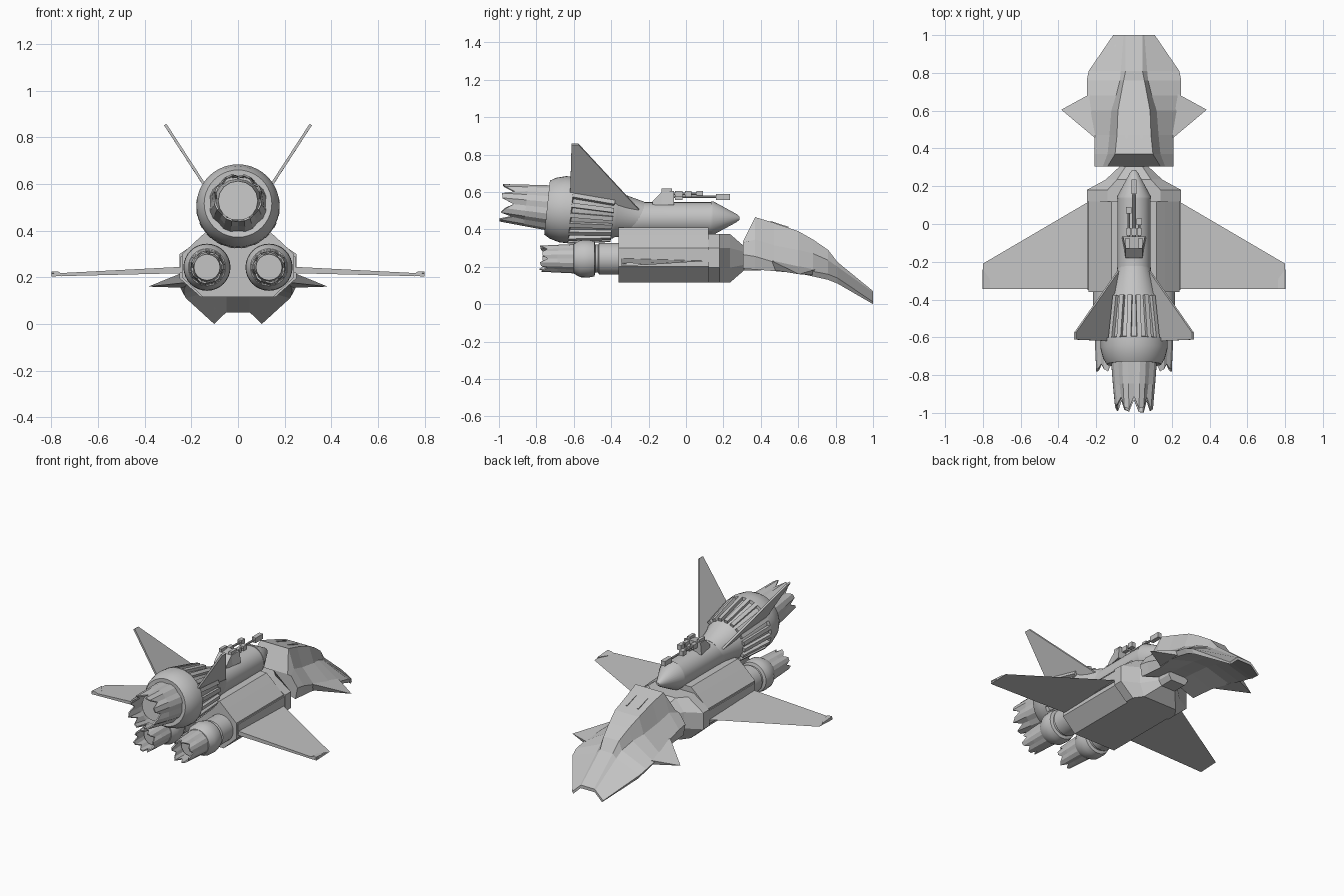
import bpy, bmesh, math, random
from mathutils import Matrix, Vector

random.seed(4)
cube = bpy.data.objects.get("Cube")
if cube:
    bpy.data.objects.remove(cube, do_unlink=True)

grey = bpy.data.materials.new("hull_grey")
grey.use_nodes = True
COLOR = (0.55, 0.55, 0.55, 1)
grey.diffuse_color = COLOR
grey.node_tree.nodes["Principled BSDF"].inputs["Base Color"].default_value = COLOR


def finish(name, bm, smooth=False, mirror=False, thick=0):
    bmesh.ops.recalc_face_normals(bm, faces=bm.faces)
    mesh = bpy.data.meshes.new(name)
    bm.to_mesh(mesh)
    bm.free()
    mesh.materials.append(grey)
    ob = bpy.data.objects.new(name, mesh)
    bpy.context.collection.objects.link(ob)
    if smooth:
        bpy.ops.object.select_all(action="DESELECT")
        ob.select_set(True)
        bpy.context.view_layer.objects.active = ob
        bpy.ops.object.shade_smooth_by_angle(angle=math.radians(32))
    if thick:
        sol = ob.modifiers.new("thickness", "SOLIDIFY")
        sol.thickness = thick
        sol.offset = 0
    if mirror:
        ob.modifiers.new("mirror", "MIRROR")
    return ob


def bridge(bm, rings, cap_start=True, cap_end=True):
    n = len(rings[0])
    for a, b in zip(rings, rings[1:]):
        for i in range(n):
            j = (i + 1) % n
            bm.faces.new((a[i], a[j], b[j], b[i]))
    if cap_start:
        bm.faces.new(rings[0])
    if cap_end:
        bm.faces.new(rings[-1])


def loft(name, sections):
    """Sections are (y, half profile of x, z pairs), mirrored across x = 0."""
    bm = bmesh.new()
    rings = []
    for y, half in sections:
        full = half + [(-x, z) for x, z in reversed(half) if x > 0]
        rings.append([bm.verts.new((x, y, z)) for x, z in full])
    bridge(bm, rings)
    return finish(name, bm)


def lathe(name, profile, origin, tilt=0, sides=32, mirror=False):
    """Turned part: profile of (distance along y, radius)."""
    bm = bmesh.new()
    rings = []
    for y, r in profile:
        angles = [math.tau * i / sides for i in range(sides)]
        rings.append([bm.verts.new((r * math.cos(a), y, r * math.sin(a))) for a in angles])
    bridge(bm, rings)
    bm.transform(Matrix.Translation(origin) @ Matrix.Rotation(tilt, 4, "X"))
    return finish(name, bm, True, mirror)


def nozzle(name, y0, y1, r0, r1, petals, jag, origin, tilt=0, mirror=False):
    """Open petalled exhaust with a ragged rim and an inner plug."""
    bm = bmesh.new()
    n = petals * 3
    rings = []
    for step in range(3):
        ring = []
        for i in range(n):
            a = math.tau * i / n
            t = step / 2
            r = r0 + (r1 - r0) * t - (0.06 * r0 if i % 3 == 0 else 0)
            y = y0 + (y1 - y0) * t
            if step == 2:
                y += jag * (1 if i % 3 == 0 else random.uniform(0, 0.5))
            ring.append(bm.verts.new((r * math.cos(a), y, r * math.sin(a))))
        rings.append(ring)
    bridge(bm, rings, False, False)
    place = Matrix.Translation(origin) @ Matrix.Rotation(tilt, 4, "X")
    bm.transform(place)
    finish(name, bm, False, mirror, 0.008)
    mid = (y0 + y1) / 2
    lathe(name + "_plug", [(y0, r0 * 0.9), (mid, r1 * 0.85)], origin, tilt, 16, mirror)


def plate(name, points, thick):
    bm = bmesh.new()
    bm.faces.new([bm.verts.new(p) for p in points])
    return finish(name, bm, mirror=True, thick=thick)


def box(name, lo, hi, matrix=None, mirror=False):
    bm = bmesh.new()
    bmesh.ops.create_cube(bm, size=1)
    lo, hi = Vector(lo), Vector(hi)
    bm.transform(Matrix.Translation((lo + hi) / 2) @ Matrix.Diagonal((*(hi - lo), 1)))
    if matrix:
        bm.transform(matrix)
    return finish(name, bm, mirror=mirror)


# Main hull, collar and neck
hull = [(0.15, 0.115), (0.24, 0.2), (0.24, 0.3), (0.165, 0.37), (0.12, 0.41)]
loft("main_hull", [(-0.36, hull), (0.12, hull)])
collar = [(0.16, 0.115), (0.25, 0.195), (0.25, 0.3), (0.14, 0.375)]
front = [(0.12, 0.115), (0.15, 0.195), (0.15, 0.3), (0.09, 0.375)]
neck = [(0.05, 0.18), (0.07, 0.21), (0.07, 0.28), (0.04, 0.31)]
loft("collar", [(0.12, collar), (0.18, collar), (0.235, front), (0.31, neck), (0.4, neck)])
box("side_rail", (0.225, -0.35, 0.225), (0.246, 0.12, 0.29), mirror=True)

# Wings with raised rear tips
bm = bmesh.new()
rings = []
for x, lead, z, t in ((0.22, 0.13, 0.232, 0.014), (0.8, -0.21, 0.21, 0.006)):
    rings.append([bm.verts.new(p) for p in ((x, lead, z), (x, -0.345, z + t), (x, -0.345, z - t))])
bridge(bm, rings)
finish("wings", bm, mirror=True)
plate("wing_tip", [(0.755, -0.345, 0.208), (0.77, -0.345, 0.22), (0.8, -0.345, 0.222),
                   (0.8, -0.24, 0.214), (0.765, -0.29, 0.214)], 0.008)

# Upper fuselage tube with pointed nose
lathe("upper_tube", [(-0.4, 0.1), (-0.22, 0.088), (0.14, 0.088)], (0, 0, 0.457))
lathe("nose_cone", [(0.135, 0.09), (0.145, 0.09), (0.27, 0.022), (0.287, 0.008)], (0, 0, 0.46))

# Main engine, tilted slightly upward
ENGINE, TILT = (0, -0.37, 0.477), math.radians(-6)
lathe("engine_cowl", [(0.14, 0.085), (0.0, 0.12), (-0.01, 0.128), (-0.24, 0.16), (-0.245, 0.178),
                      (-0.29, 0.178), (-0.345, 0.163), (-0.375, 0.145), (-0.37, 0.11)],
      ENGINE, TILT, 40)
nozzle("main_nozzle", -0.35, -0.625, 0.122, 0.1, 8, 0.07, ENGINE, TILT)
base = Matrix.Translation(ENGINE) @ Matrix.Rotation(TILT, 4, "X")
RIBS = 20
for i in range(RIBS):
    turn = Matrix.Rotation(math.tau * (i + 0.5) / RIBS, 4, "Y")
    lean = Matrix.Translation((0, 0, 0.129)) @ Matrix.Rotation(-0.14, 4, "X")
    box("cowl_rib", (-0.012, -0.25, -0.01), (0.012, -0.02, 0.016), base @ turn @ lean)

# Tail fins
plate("tail_fin", [(0.085, -0.25, 0.505), (0.312, -0.575, 0.855),
                   (0.312, -0.612, 0.855), (0.13, -0.62, 0.575)], 0.012)

# Twin lower engines
POD = (0.133, 0, 0.243)
lathe("lower_engine", [(-0.34, 0.085), (-0.465, 0.085), (-0.47, 0.075), (-0.485, 0.075), (-0.49, 0.094),
                       (-0.52, 0.101), (-0.565, 0.099), (-0.6, 0.08), (-0.605, 0.06)],
      POD, 0, 32, True)
nozzle("lower_nozzle", -0.59, -0.785, 0.075, 0.066, 7, 0.045, POD, 0, True)

# Head shell: ridge, ridge foot, shoulder, lower edge, hollowed belly
head = []
for y, ridge, foot, edge, low in (
        (0.305, (0.14, 0.335), (0.165, 0.33), (0.21, 0.265), 0.19),
        (0.37, (0.1, 0.465), (0.14, 0.345), (0.21, 0.255), 0.185),
        (0.47, (0.09, 0.435), (0.13, 0.315), (0.21, 0.225), 0.177),
        (0.6, (0.085, 0.39), (0.12, 0.29), (0.24, 0.19), 0.165),
        (0.68, (0.07, 0.345), (0.095, 0.27), (0.25, 0.175), 0.148),
        (0.76, (0.055, 0.29), (0.075, 0.235), (0.25, 0.16), 0.13),
        (0.81, (0.045, 0.225), (0.07, 0.2), (0.24, 0.14), 0.11),
        (1.0, (0.045, 0.07), (0.055, 0.064), (0.11, 0.012), 0.0)):
    belly = min(low + 0.05, ridge[1] - 0.015)
    head.append((y, [(0.05, belly), (edge[0] * 0.93, low), edge, foot, ridge]))
loft("head_shell", head)

# Swept cheek spikes
bm = bmesh.new()
tip = bm.verts.new((0.385, 0.605, 0.16))
root = [bm.verts.new(p) for p in ((0.2, 0.45, 0.235), (0.23, 0.69, 0.185),
                                  (0.23, 0.68, 0.155), (0.2, 0.48, 0.18))]
bm.faces.new(root)
for i in range(4):
    bm.faces.new((root[i], root[(i + 1) % 4], tip))
finish("cheek_spike", bm, mirror=True)

# Vent slits on the head
slope = Matrix.Translation((0, 0.5, 0.426)) @ Matrix.Rotation(math.radians(-18), 4, "X")
box("head_vent", (0.035, -0.05, -0.004), (0.045, 0.05, 0.003), slope, True)

# Turret base and guns
loft("turret_base", [(-0.18, [(0.045, 0.53), (0.045, 0.55)]), (-0.13, [(0.052, 0.53), (0.045, 0.598)]),
                     (-0.065, [(0.065, 0.53), (0.058, 0.605)])])
box("turret_sight", (0.025, -0.13, 0.59), (0.045, -0.075, 0.618), mirror=True)
for x, end, length, w, z in ((0, 0.235, 0.075, 0.014, 0.573), (-0.028, 0.09, 0.035, 0.014, 0.59),
                             (0.028, 0.03, 0.035, 0.014, 0.59)):
    lathe("gun_barrel", [(-0.08, 0.007), (end - length, 0.007)], (x, 0, z), 0, 10)
    box("gun_muzzle", (x - w, end - length, z - 0.016), (x + w, end, z + 0.016))
    box("gun_breech", (x - 0.012, -0.06, z - 0.016), (x + 0.012, -0.02, z + 0.014))
